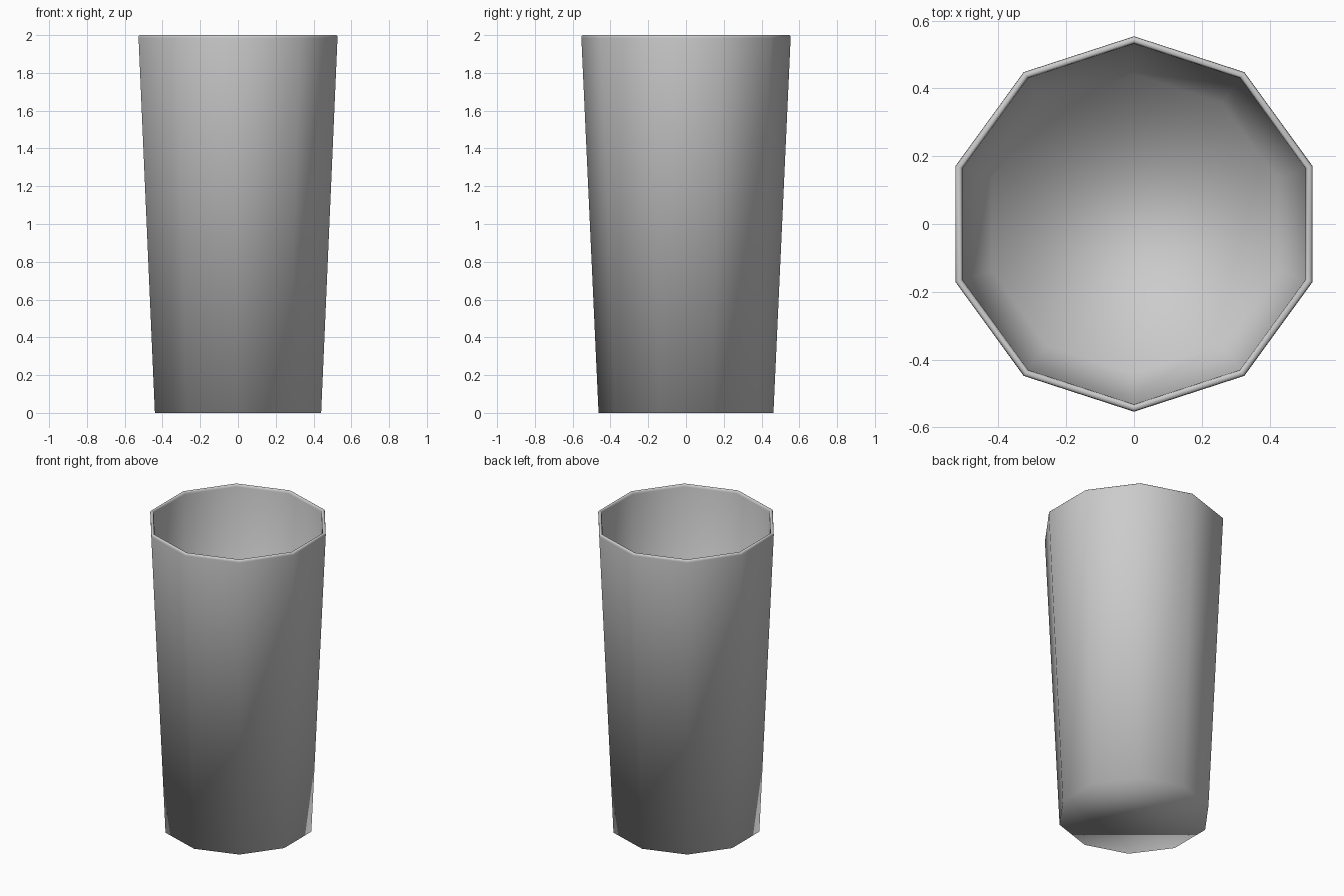
import bpy, bmesh, math

if "Cube" in bpy.data.objects:
    bpy.data.objects.remove(bpy.data.objects["Cube"])

SIDES = 10

# Cup wall profile (corner radius, height): outside bottom, rounded rim, inside floor
profile = [(0.463, 0.0), (0.554, 1.985), (0.553, 1.995), (0.548, 2.0),
           (0.538, 2.0), (0.534, 1.995), (0.532, 1.985), (0.442, 0.022)]

bm = bmesh.new()
rings = []
for r, z in profile:
    ring = []
    for i in range(SIDES):
        a = math.pi / 2 + 2 * math.pi * i / SIDES
        ring.append(bm.verts.new((r * math.cos(a), r * math.sin(a), z)))
    rings.append(ring)

# Faceted outer wall, rim and inner wall
for low, high in zip(rings, rings[1:]):
    for i in range(SIDES):
        j = (i + 1) % SIDES
        bm.faces.new((low[i], low[j], high[j], high[i]))

# Underside and inside floor
bm.faces.new(rings[0][::-1])
bm.faces.new(rings[-1])
bmesh.ops.recalc_face_normals(bm, faces=bm.faces)
for f in bm.faces:
    f.smooth = True

mesh = bpy.data.meshes.new("tumbler")
bm.to_mesh(mesh)
bm.free()
cup = bpy.data.objects.new("tumbler", mesh)
bpy.context.collection.objects.link(cup)
